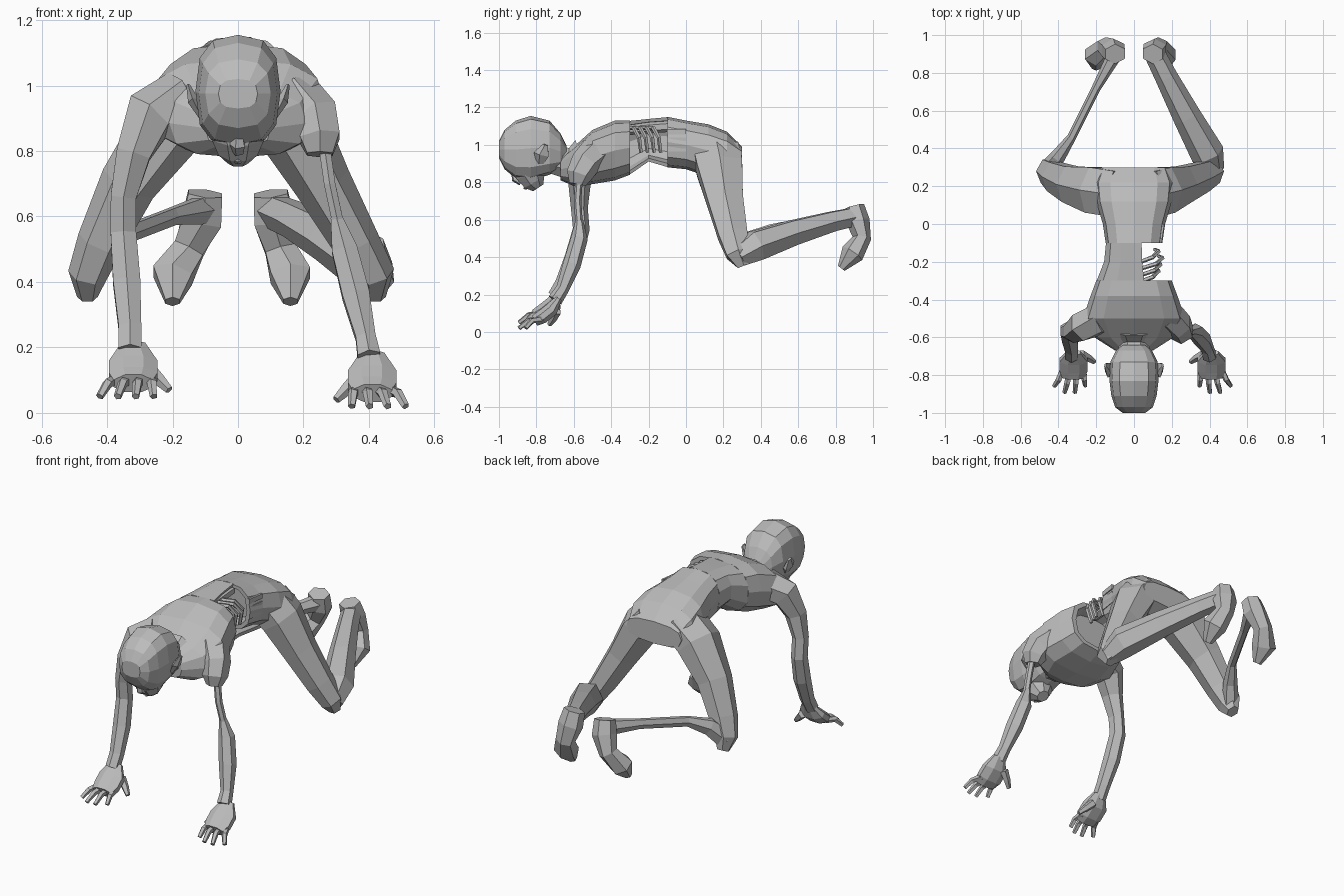
import bpy
import bmesh
from math import cos, sin, pi, radians, copysign
from mathutils import Vector

cube = bpy.data.objects.get("Cube")
if cube:
    bpy.data.objects.remove(cube, do_unlink=True)

grey = (.5, .5, .5, 1)
skin = bpy.data.materials.new("grey skin")
skin.use_nodes = True
skin.diffuse_color = grey
skin.node_tree.nodes["Principled BSDF"].inputs["Base Color"].default_value = grey

ALONG_X, ALONG_Y, ALONG_Z = Vector((1, 0, 0)), Vector((0, 1, 0)), Vector((0, 0, 1))


def loft(name, rings):
    """Skin a list of equal point rings into a closed, flat-shaded object."""
    bm = bmesh.new()
    loops = [[bm.verts.new(point) for point in ring] for ring in rings]
    count = len(loops[0])
    for near, far in zip(loops, loops[1:]):
        for i in range(count):
            j = (i + 1) % count
            bm.faces.new((near[i], near[j], far[j], far[i]))
    bm.faces.new(loops[0])
    bm.faces.new(loops[-1])
    bmesh.ops.recalc_face_normals(bm, faces=bm.faces)
    mesh = bpy.data.meshes.new(name)
    bm.to_mesh(mesh)
    bm.free()
    mesh.materials.append(skin)
    obj = bpy.data.objects.new(name, mesh)
    bpy.context.collection.objects.link(obj)


def tube(name, wide_axis, path, flat=1, sides=6):
    """Limb through (x, y, z, radius) stations, flattened across wide_axis."""
    points = [Vector(station[:3]) for station in path]
    turns = [2 * pi * (k + .5) / sides for k in range(sides)]
    rings = []
    for i, (point, station) in enumerate(zip(points, path)):
        ahead = points[min(i + 1, len(points) - 1)]
        behind = points[max(i - 1, 0)]
        tangent = (ahead - behind).normalized()
        wide = (wide_axis - tangent * wide_axis.dot(tangent)).normalized()
        thin = tangent.cross(wide) * flat
        radius = station[-1]
        rings.append([point + (wide * cos(a) + thin * sin(a)) * radius for a in turns])
    loft(name, rings)


def rounded(value):
    return copysign(abs(value) ** .75, value)


def section(station, angles, scale=1, shift=0):
    """Boxy oval across the body from (y, half width, bottom, top)."""
    y, half_width, bottom, top = station
    middle, half_height = (top + bottom) / 2, (top - bottom) / 2
    return [(half_width * scale * rounded(cos(a)), y + shift,
             middle + half_height * scale * rounded(sin(a))) for a in angles]


def body(name, stations, hollow=False, sides=12):
    """Loft of oval sections; a hollow one has a cup sunk into its first end."""
    angles = [2 * pi * k / sides for k in range(sides)]
    rings = [section(station, angles) for station in stations]
    if hollow:
        depth = copysign(.07, stations[1][0] - stations[0][0])
        rim = section(stations[0], angles, .85)
        floor = section(stations[0], angles, .7, depth)
        rings = [floor, rim] + rings
    loft(name, rings)


# Chest and pelvis, each hollow at the torn end
chest_end = (-.3, .2, .84, 1.13)
pelvis_end = (-.1, .15, .88, 1.15)
body("chest", [chest_end, (-.38, .23, .81, 1.13), (-.5, .27, .79, 1.08),
               (-.6, .21, .78, .99), (-.67, .1, .81, .93)], hollow=True)
body("pelvis", [pelvis_end, (0, .165, .87, 1.13), (.12, .2, .83, 1.11),
                (.22, .21, .82, 1.07), (.3, .18, .86, .99)], hollow=True)

# Waist survives as a curved wall on the right side only
arc = [radians(80 + 30 * k) for k in range(7)]
loft("torn_waist", [section(station, arc) + section(station, arc[::-1], .85)
                    for station in (chest_end, (-.2, .16, .91, 1.14), pelvis_end)])

# Exposed spine, broken ribs and hip bone
tube("spine", ALONG_X, [(.01, -.34, 1.08, .03), (.01, -.08, 1.1, .03)])
for i in range(4):
    y = -.31 + .035 * i
    reach = .13 + .01 * (i % 3)
    tube(f"rib_{i}", ALONG_Y, [
        (.02, y, 1.09, .012), (reach - .03, y + .03, 1.09, .012),
        (reach, y + .06, 1.04, .012), (reach - .02, y + .07, .96, .01)], sides=5)
for i in range(3):
    z = .98 + .045 * i
    tube(f"hip_bone_{i}", ALONG_Z, [(.14, -.1, z, .02), (.155, 0, z, .02)], .4, 4)

# Neck and skull
tube("neck", ALONG_X, [(0, -.56, .92, .12), (0, -.63, .9, .09), (0, -.74, .93, .08)], sides=8)
body("skull", [(-1, .06, .93, 1.02), (-.97, .1, .87, 1.08), (-.91, .12, .82, 1.13),
               (-.83, .13, .81, 1.155), (-.73, .125, .84, 1.13),
               (-.67, .095, .87, 1.06), (-.64, .06, .88, 1)])

# Face turned toward the ground
tube("face", ALONG_X, [(0, -.84, .9, .1), (0, -.83, .84, .085),
                       (0, -.81, .8, .065), (0, -.79, .77, .035)], sides=8)
tube("nose", ALONG_X, [(0, -.92, .86, .015), (0, -.91, .82, .025), (0, -.88, .8, .02)], sides=5)
for name, z, reach in [("upper_lip", .79, .05), ("lower_lip", .77, .035)]:
    corner = z + .01
    tube(name, ALONG_Z, [(-reach, -.83, corner, .01), (0, -.86, z, .01),
                         (reach, -.83, corner, .01)], sides=5)


def hand(side, s, floor):
    """Spread hand resting near the floor, thumb toward the middle."""
    palm = s * (.32 if side == "right" else .41)
    tube(f"{side}_palm", ALONG_X, [
        (palm, -.68, floor + .18, .04), (palm, -.72, floor + .12, .08),
        (palm, -.77, floor + .08, .08), (palm, -.81, floor + .06, .065)], .5, 8)
    for i in range(4):
        spread = i - 1.5
        base, tip = palm + spread * .036, palm + spread * .055 + s * .02
        tip_y = -.91 + .035 * abs(spread)
        tube(f"{side}_finger_{i}", ALONG_X, [
            (base, -.77, floor + .07, .018),
            ((base + tip) / 2, (tip_y - .79) / 2, floor + .06, .016),
            (tip, tip_y, floor + .02, .012)], sides=5)
    tube(f"{side}_thumb", ALONG_Y, [
        (palm - s * .04, -.69, floor + .11, .025),
        (palm - s * .08, -.71, floor + .07, .02),
        (palm - s * .11, -.73, floor + .04, .013)], sides=5)


def leg(side, s, knee, bow, toe):
    """Broad thigh and a foot with its toes hanging down."""
    tube(f"{side}_thigh", ALONG_Y, [
        (s * .09, .16, .96, .14), (s * knee * bow * .62, .18, .88, .14),
        (s * knee * bow, .21, .7, .11), (s * knee * (bow + 1.1) / 2, .25, .52, .09),
        (s * knee, .28, .42, .075), (s * knee, .31, .355, .04)], .8)
    tube(f"{side}_foot", ALONG_X, [
        (s * .1, .9, .67, .06), (s * .11, .92, .59, .07),
        (s * (toe + .1) / 2, .94, .5, .055), (s * toe, .89, .42, .07),
        (s * toe, .83, .34, .025)], .9)


# Paired parts
for side, s, floor, knee, bow, toe in [("left", 1, 0, .42, .62, .16),
                                       ("right", -1, .03, .46, .73, .2)]:
    tube(f"{side}_brow", ALONG_Z, [(s * .015, -.92, .855, .013), (s * .08, -.89, .87, .013)])
    tube(f"{side}_ear", ALONG_Y, [(s * .11, -.78, .9, .02), (s * .135, -.77, .95, .045),
                                  (s * .152, -.75, 1, .015)], .4, 5)
    hand(side, s, floor)
    leg(side, s, knee, bow, toe)

# Whole right arm
tube("right_arm", ALONG_X, [
    (-.17, -.5, .96, .09), (-.27, -.54, .91, .085), (-.32, -.57, .79, .06),
    (-.35, -.57, .66, .045), (-.35, -.56, .55, .045), (-.34, -.6, .4, .048),
    (-.33, -.66, .26, .04), (-.33, -.7, .19, .04)])

# Left arm stripped to the bone above the elbow
tube("left_shoulder", ALONG_X, [(.17, -.48, .96, .09), (.235, -.54, .9, .08),
                                (.25, -.57, .84, .07), (.25, -.58, .79, .045)])
tube("left_arm_bone", ALONG_X, [(.26, -.57, .84, .02), (.28, -.58, .7, .02), (.31, -.57, .56, .02)])
tube("left_forearm", ALONG_X, [(.3, -.57, .6, .02), (.325, -.57, .5, .045),
                               (.36, -.61, .36, .048), (.39, -.66, .23, .035),
                               (.4, -.7, .17, .04)])

# Shins, the right one worn down to thin bone
tube("left_shin", ALONG_Z, [(.42, .28, .4, .06), (.39, .37, .46, .09), (.28, .57, .53, .075),
                            (.17, .78, .59, .06), (.1, .92, .62, .055)])
tube("right_shin", ALONG_Z, [(-.46, .29, .42, .06), (-.4, .36, .5, .05), (-.33, .46, .55, .03),
                             (-.2, .72, .6, .03), (-.1, .9, .62, .05)], .8)
